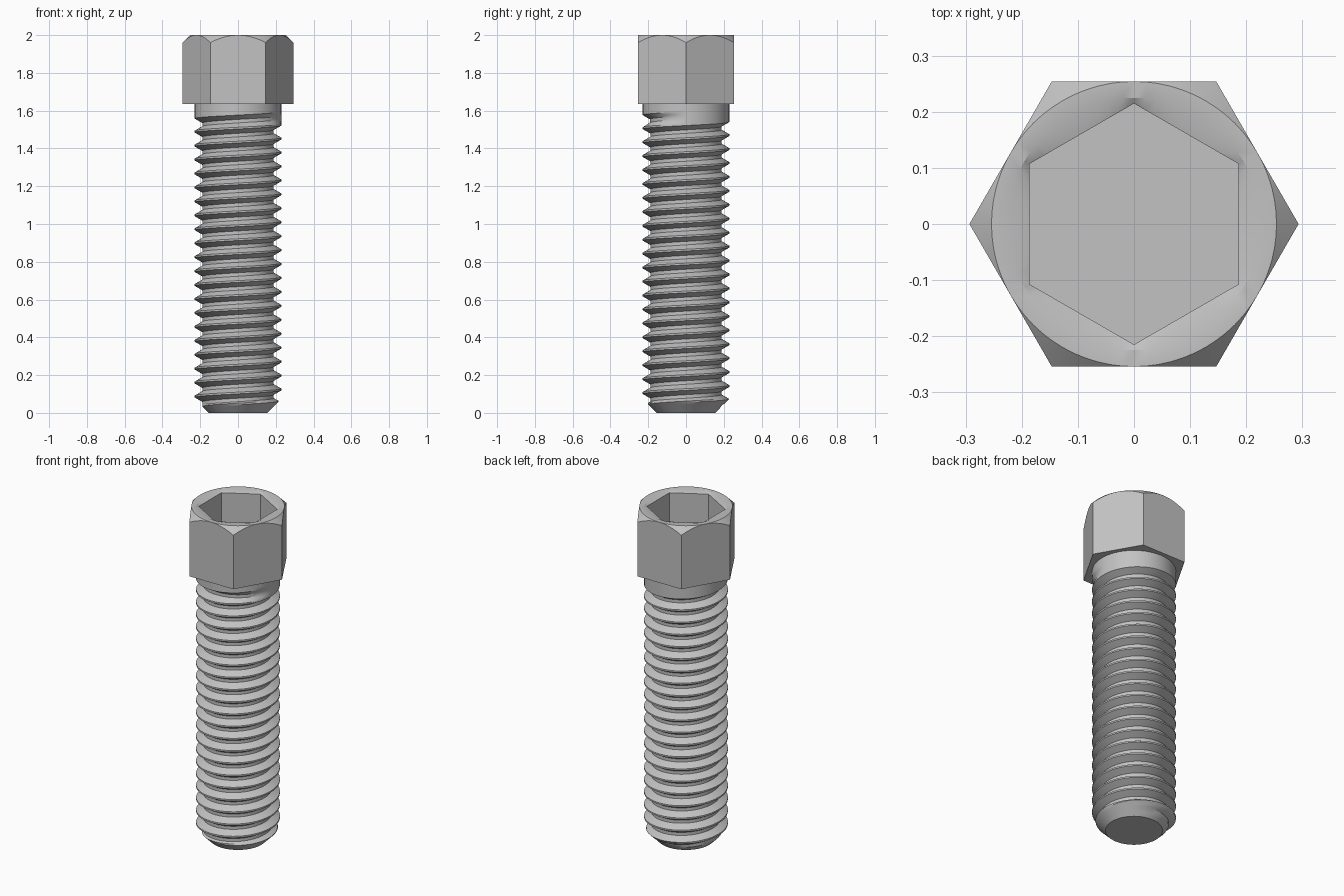
import bpy, bmesh, math

if "Cube" in bpy.data.objects:
    bpy.data.objects.remove(bpy.data.objects["Cube"])

steel = bpy.data.materials.new("light_grey_steel")
steel.diffuse_color = (0.54, 0.54, 0.54, 1)
steel.use_nodes = True
steel.node_tree.nodes["Principled BSDF"].inputs["Base Color"].default_value = steel.diffuse_color


def loft(name, columns, angle):
    """Skin a list of vertical point columns, weld the seam and cap open ends."""
    bm = bmesh.new()
    grid = [[bm.verts.new(p) for p in col] for col in columns]
    for a, b in zip(grid, grid[1:]):
        for j in range(len(a) - 1):
            bm.faces.new((a[j], b[j], b[j + 1], a[j + 1]))
    bmesh.ops.remove_doubles(bm, verts=bm.verts[:], dist=1e-5)
    loose = [v for v in bm.verts if not v.link_faces]
    bmesh.ops.delete(bm, geom=loose, context='VERTS')
    bmesh.ops.holes_fill(bm, edges=[e for e in bm.edges if e.is_boundary], sides=0)
    bmesh.ops.recalc_face_normals(bm, faces=bm.faces[:])
    me = bpy.data.meshes.new(name)
    bm.to_mesh(me)
    bm.free()
    me.materials.append(steel)
    ob = bpy.data.objects.new(name, me)
    bpy.context.collection.objects.link(ob)
    bpy.ops.object.select_all(action='DESELECT')
    ob.select_set(True)
    bpy.context.view_layer.objects.active = ob
    bpy.ops.object.shade_smooth_by_angle(angle=math.radians(angle))
    return ob


def polar(r, t, z):
    return (r * math.cos(t), r * math.sin(t), z)


# Hexagonal head with chamfered top and hexagonal socket
def hex_radius(apothem, t, offset):
    s = math.pi / 3
    return apothem / math.cos((t - offset) % s - s / 2)


head_cols = []
N = 72
for i in range(N + 1):
    t = 2 * math.pi * (i % N) / N
    outer = hex_radius(0.254, t, 0)
    socket = hex_radius(0.186, t, math.pi / 6)
    head_cols.append([
        polar(outer, t, 1.635),
        polar(outer, t, 2.0 - (outer - 0.254)),
        polar(0.254, t, 2.0),
        polar(0.225, t, 2.0),
        polar(socket, t, 1.99),
        polar(socket, t, 1.75)])

# The two open ends (underside and socket floor) are capped by loft
loft("hex_head", head_cols, 28)

# Threaded shank: one helical profile per column, rising one pitch per turn
PITCH, CREST, DEPTH, Z0, TURNS = 0.0738, 0.229, 0.04, 0.05, 20
U = [-1 / 16, 1 / 16, 0.167, 0.271, 0.375, 0.625, 0.729, 0.833]
D = [0, 0, 1 / 3, 2 / 3, 1, 1, 2 / 3, 1 / 3]
M = 64
shank_cols = []
for i in range(M + 1):
    f = i / M
    t = 2 * math.pi * (i % M) / M
    col = []
    for n in range(-3, TURNS + 4):
        # the last groove runs out into the plain collar
        fade = 0 if n >= TURNS else min(1, (1 - f) / 0.25) if n == TURNS - 1 else 1
        for u, d in zip(U, D):
            z = min(max(Z0 + PITCH * (n + u + f), 0), 1.64)
            r = min(CREST - DEPTH * d * fade, 0.156 + z)   # chamfered tip
            col.append(polar(r, t, z))
    shank_cols.append(col)
loft("threaded_shank", shank_cols, 28)
